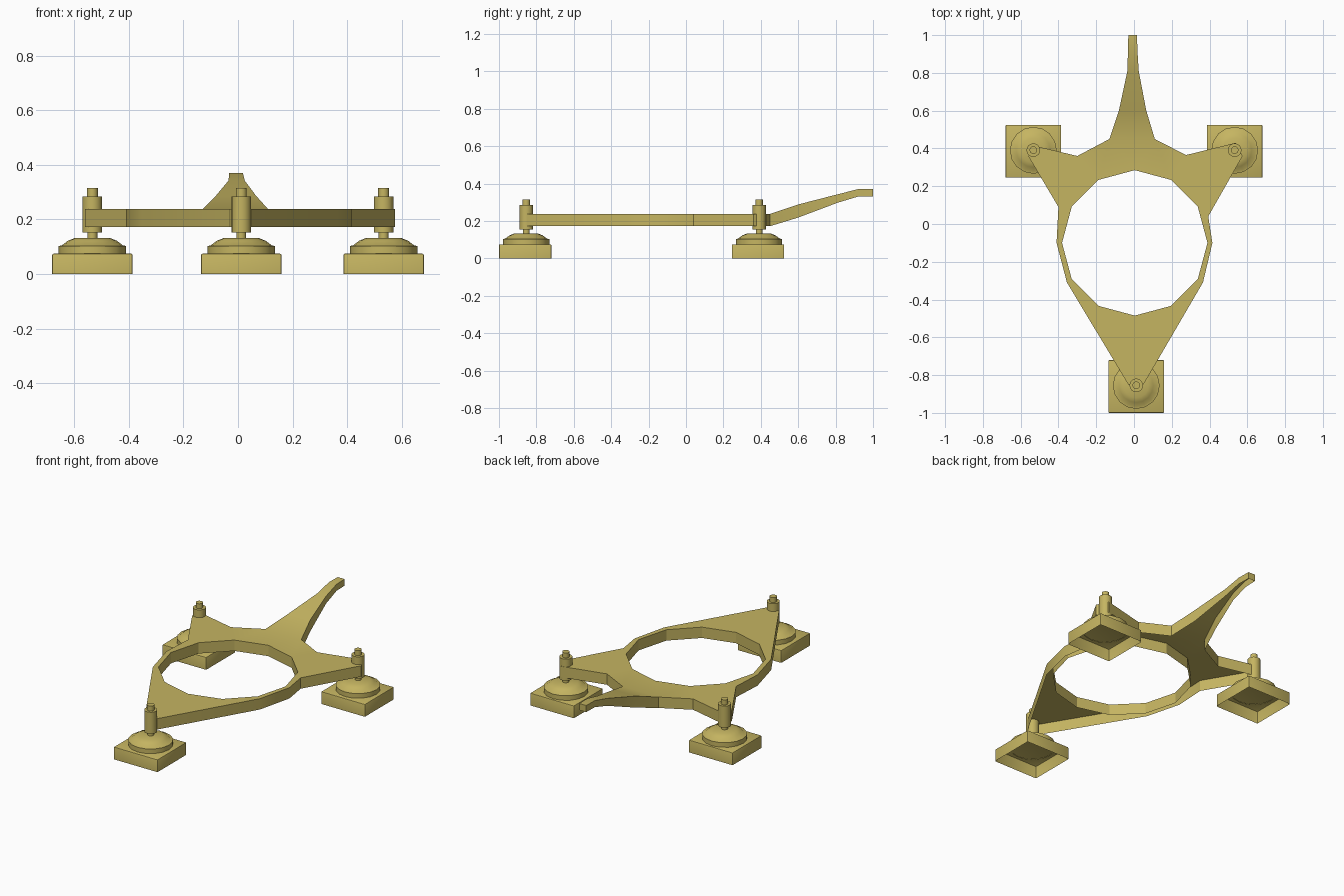
import bpy, bmesh, math
from mathutils import Matrix

if "Cube" in bpy.data.objects:
    bpy.data.objects.remove(bpy.data.objects["Cube"])

brass = bpy.data.materials.new("brass")
brass.diffuse_color = (0.56, 0.46, 0.12, 1)
brass.use_nodes = True
brass.node_tree.nodes["Principled BSDF"].inputs["Base Color"].default_value = brass.diffuse_color


def finish(bm, name, angle):
    bmesh.ops.recalc_face_normals(bm, faces=bm.faces)
    me = bpy.data.meshes.new(name)
    bm.to_mesh(me)
    bm.free()
    me.materials.append(brass)
    ob = bpy.data.objects.new(name, me)
    bpy.context.collection.objects.link(ob)
    bpy.ops.object.select_all(action='DESELECT')
    ob.select_set(True)
    bpy.context.view_layer.objects.active = ob
    bpy.ops.object.shade_smooth_by_angle(angle=math.radians(angle))
    return ob


# Frame: flat three-armed plate with a twelve-sided hole, open underneath
TOP, BOTTOM = 0.238, 0.172
outline = [(-0.13, 0.45), (-0.30, 0.36), (-0.51, 0.41), (-0.56, 0.36), (-0.40, 0.09),
           (-0.41, -0.10), (-0.355, -0.31), (-0.03, -0.85), (0.05, -0.85),
           (0.365, -0.31), (0.415, -0.10), (0.393, 0.04), (0.575, 0.36),
           (0.54, 0.43), (0.275, 0.365), (0.11, 0.45)]
# Handle sections: y, left x, right x, top z, bottom z
handle = [(0.60, -0.08, 0.065, 0.288, 0.218), (0.81, -0.035, 0.025, 0.342, 0.297),
          (0.92, -0.032, 0.018, 0.37, 0.33), (1.00, -0.03, 0.016, 0.37, 0.33)]

bm = bmesh.new()
outer = [bm.verts.new((x, y, TOP)) for x, y in outline]
hole = [bm.verts.new((0.004 + 0.385 * math.sin(i * math.pi / 6),
                      -0.10 + 0.385 * math.cos(i * math.pi / 6), TOP)) for i in range(12)]
edges = [bm.edges.new((loop[i - 1], loop[i])) for loop in (outer, hole) for i in range(len(loop))]
bmesh.ops.triangle_fill(bm, use_beauty=True, edges=edges, normal=(0, 0, 1))

# Rising handle continues the plate's rear edge
lows = {v: BOTTOM for v in outer + hole}
left, right = [outer[0]], [outer[-1]]
for y, xl, xr, zt, zb in handle:
    a, b = bm.verts.new((xl, y, zt)), bm.verts.new((xr, y, zt))
    bm.faces.new((left[-1], right[-1], b, a))
    left.append(a)
    right.append(b)
    lows[a] = lows[b] = zb

# Side walls hang from the whole outer edge and from the hole
for loop in (outer + right[1:] + left[:0:-1], hole):
    low = [bm.verts.new((v.co.x, v.co.y, lows[v])) for v in loop]
    for i in range(len(loop)):
        bm.faces.new((loop[i - 1], loop[i], low[i], low[i - 1]))
bmesh.ops.recalc_face_normals(bm, faces=bm.faces)
finish(bm, "frame", 25)


# Hollow square foot, open at the bottom
def foot_block(name, x, y):
    bm = bmesh.new()
    bmesh.ops.create_cube(bm, size=1, matrix=Matrix.Translation((x, y, 0.0375))
                          @ Matrix.Diagonal((0.295, 0.28, 0.075, 1)))
    bmesh.ops.delete(bm, geom=[f for f in bm.faces if f.calc_center_median().z < 0.01],
                     context='FACES')
    bmesh.ops.bevel(bm, geom=[e for e in bm.edges if not e.is_boundary],
                    offset=0.006, segments=2, profile=0.5, affect='EDGES')
    finish(bm, name, 30)


# Turned part: radius and height pairs spun round a vertical axis
def turned(name, x, y, profile, sides):
    bm = bmesh.new()
    vs = [bm.verts.new((x + r, y, z)) for r, z in profile]
    es = [bm.edges.new(p) for p in zip(vs, vs[1:])]
    bmesh.ops.spin(bm, geom=vs + es, cent=(x, y, 0), axis=(0, 0, 1),
                   angle=math.tau, steps=sides, use_duplicate=False)
    bmesh.ops.remove_doubles(bm, verts=bm.verts, dist=0.0005)
    finish(bm, name, 35)


pad = [(0.124, 0.073), (0.124, 0.103), (0.112, 0.105), (0.09, 0.122), (0.065, 0.132), (0, 0.133)]
post = [(0.018, 0.13), (0.018, 0.153), (0.036, 0.153), (0.036, 0.285), (0.02, 0.285),
        (0.02, 0.315), (0, 0.315)]

for side, x, y in (("rear_left", -0.533, 0.385), ("rear_right", 0.533, 0.385),
                   ("front", 0.012, -0.86)):
    foot_block(side + "_foot_block", x, y)
    turned(side + "_foot_pad", x, y + 0.005, pad, 16)
    turned(side + "_screw_post", x, y + 0.006, post, 16)
